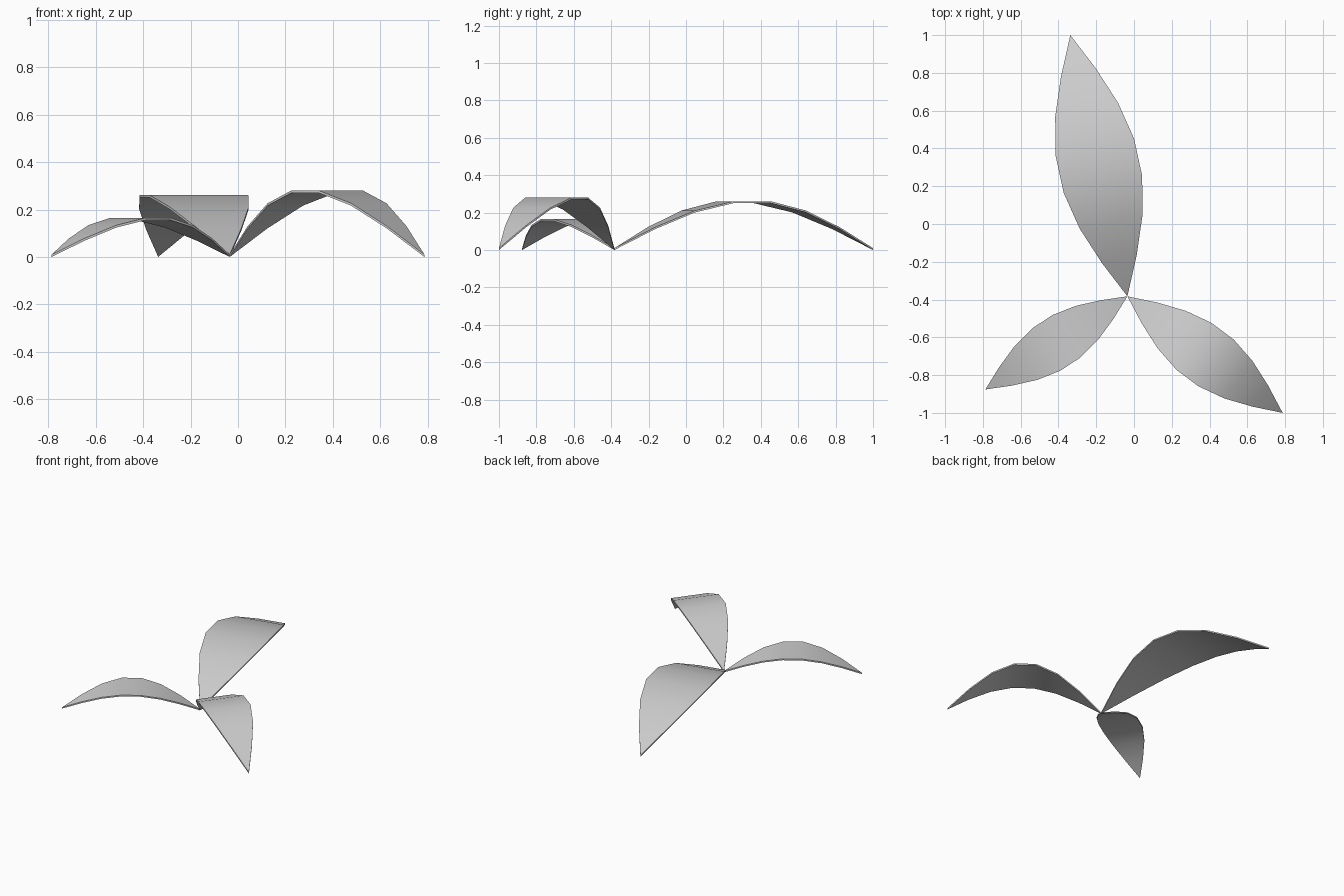
import bpy, bmesh
from math import sin, pi
from mathutils import Vector

if "Cube" in bpy.data.objects:
    bpy.data.objects.remove(bpy.data.objects["Cube"])

BASE = Vector((-0.035, -0.383, 0.0))   # shared joint of the three leaves
SEGMENTS = 7
THICKNESS = 0.01


def make_leaf(name, tip, half_width, rise):
    """Arched leaf blade: sine outline, sine arch, thin slab."""
    axis = Vector((tip[0], tip[1], 0)) - BASE
    side = Vector((-axis.y, axis.x, 0)).normalized()
    bm = bmesh.new()

    # Blade rows from base to tip, pinched to a point at both ends
    rows = []
    for i in range(SEGMENTS + 1):
        s = sin(pi * i / SEGMENTS)
        mid = BASE + axis * (i / SEGMENTS) + Vector((0, 0, rise * s))
        offsets = (0,) if i in (0, SEGMENTS) else (1, -1)
        rows.append([bm.verts.new(mid + side * (o * half_width * s)) for o in offsets])
    for a, b in zip(rows, rows[1:]):
        bm.faces.new(a + b[::-1])

    # Give the blade its thickness
    ext = bmesh.ops.extrude_face_region(bm, geom=bm.faces[:], use_keep_orig=True)
    verts = [g for g in ext["geom"] if isinstance(g, bmesh.types.BMVert)]
    bmesh.ops.translate(bm, verts=verts, vec=(0, 0, THICKNESS))
    bmesh.ops.recalc_face_normals(bm, faces=bm.faces[:])

    mesh = bpy.data.meshes.new(name)
    bm.to_mesh(mesh)
    bm.free()
    obj = bpy.data.objects.new(name, mesh)
    bpy.context.collection.objects.link(obj)
    bpy.ops.object.select_all(action='DESELECT')
    obj.select_set(True)
    bpy.context.view_layer.objects.active = obj
    bpy.ops.object.shade_smooth_by_angle(angle=pi / 6)
    return obj


make_leaf("long_back_leaf", (-0.337, 1.0), 0.218, 0.257)
make_leaf("right_front_leaf", (0.787, -1.0), 0.159, 0.277)
make_leaf("left_front_leaf", (-0.787, -0.876), 0.138, 0.159)
